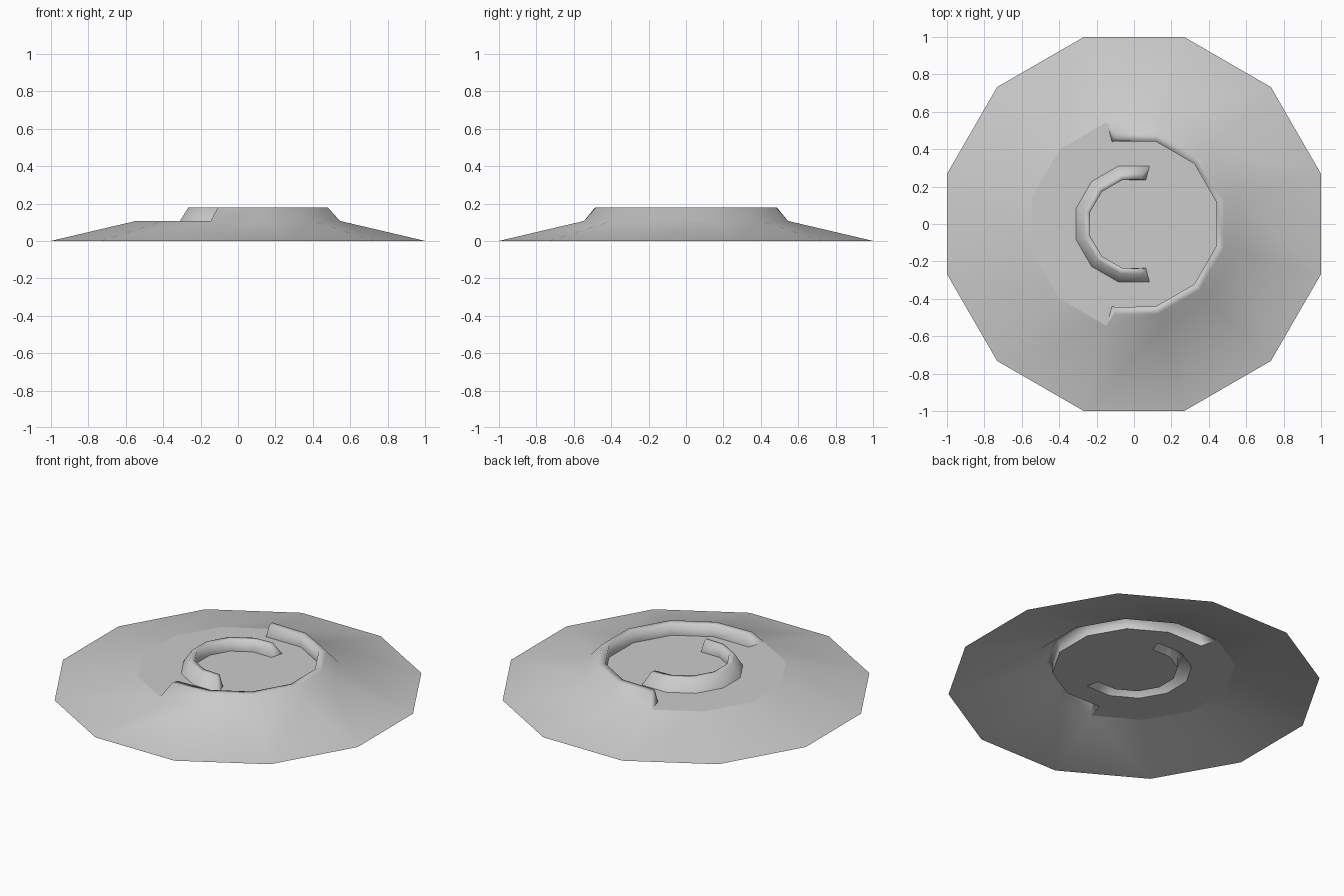
import bpy, bmesh
from math import cos, sin, radians

if "Cube" in bpy.data.objects:
    bpy.data.objects.remove(bpy.data.objects["Cube"])

STEP = 30            # twelve sides
LEVEL, CREST = 0.107, 0.18

grey = bpy.data.materials.new("stone grey")
grey.use_nodes = True
grey.diffuse_color = (0.6, 0.6, 0.6, 1)
grey.node_tree.nodes["Principled BSDF"].inputs["Base Color"].default_value = (0.6, 0.6, 0.6, 1)


def point(bm, apothem, z, angle):
    r = apothem / cos(radians(STEP / 2))
    return bm.verts.new((r * cos(radians(angle)), r * sin(radians(angle)), z))


def sweep(bm, profile, first, count, lean=0, capped=False):
    """Sweep a profile of (apothem, height) from its outer to its inner edge."""
    rows = []
    for i in range(count + 1):
        shift = lean if i == 0 else -lean if i == count else 0
        rows.append([point(bm, a, z, first + i * STEP + (shift if z == CREST else 0))
                     for a, z in profile])
    for p, q in zip(rows, rows[1:]):
        for k in range(len(profile) - 1):
            bm.faces.new((p[k], q[k], q[k + 1], p[k + 1]))
    if capped:
        bm.faces.new(rows[0][-4:])
        bm.faces.new(rows[-1][:-5:-1])


def finish(name, bm, smooth):
    bmesh.ops.remove_doubles(bm, verts=bm.verts, dist=0.0005)
    for f in bm.faces:
        f.smooth = smooth
    mesh = bpy.data.meshes.new(name)
    bm.to_mesh(mesh)
    bm.free()
    mesh.materials.append(grey)
    bpy.context.collection.objects.link(bpy.data.objects.new(name, mesh))


# Outer slope, with the tall rim around the +x side
slope = [(1, 0), (0.545, LEVEL)]
rim = [(0.48, CREST), (0.44, CREST), (0.44, LEVEL)]
bm = bmesh.new()
sweep(bm, slope + rim, -105, 7, lean=2.5, capped=True)
sweep(bm, slope, 105, 5)
finish("outer_slope_and_rim", bm, True)

# Inner ridge, open towards +x
ridge = [(0.31, LEVEL), (0.265, CREST), (0.235, CREST), (0.235, LEVEL)]
bm = bmesh.new()
sweep(bm, ridge, 75, 7, lean=5, capped=True)
finish("inner_ridge", bm, True)

# Level floor, left open beneath the rim and the ridge
bm = bmesh.new()
sweep(bm, [(0.545, LEVEL), (0.31, LEVEL)], 105, 5)
sweep(bm, [(0.44, LEVEL), (0.31, LEVEL)], -105, 7)
sweep(bm, [(0.31, LEVEL), (0.235, LEVEL)], -75, 5)
bm.faces.new([point(bm, 0.235, LEVEL, 15 + i * STEP) for i in range(12)])
finish("floor", bm, False)
